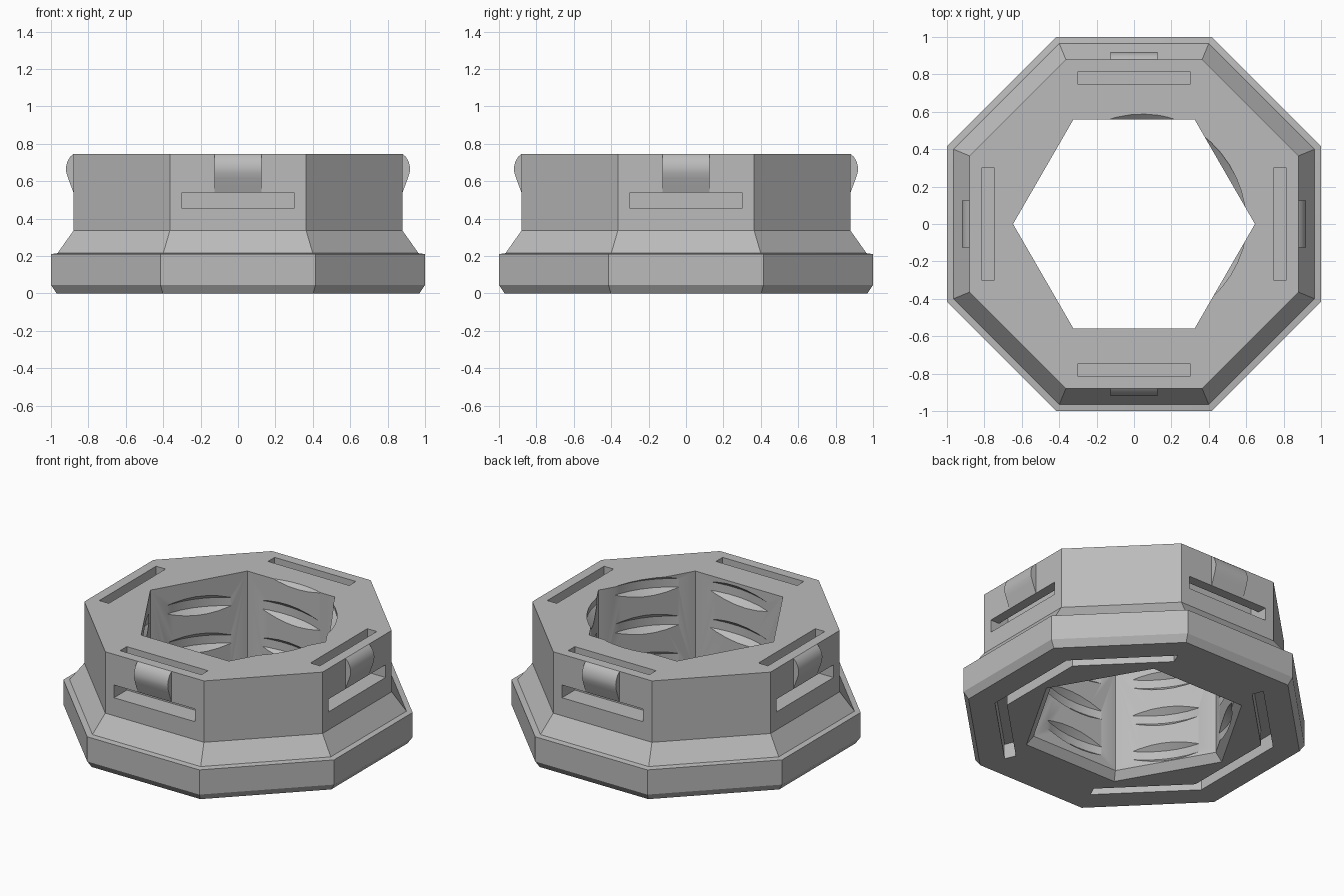
import bpy, bmesh
from math import cos, sin, pi, radians
from mathutils import Matrix, Vector

cube = bpy.data.objects.get("Cube")
if cube:
    bpy.data.objects.remove(cube, do_unlink=True)

grey = bpy.data.materials.new("plain_grey")
grey.use_nodes = True
COLOUR = (0.5, 0.5, 0.5, 1)
grey.diffuse_color = COLOUR
grey.node_tree.nodes["Principled BSDF"].inputs["Base Color"].default_value = COLOUR

TOP = 0.745
LEDGE = 0.455
PITCH = 0.25
SLOT_IN, SLOT_OUT = 0.745, 0.815


def loft(name, rings, turn=0):
    """Closed solid through a row of matching rings."""
    bm = bmesh.new()
    rows = [[bm.verts.new(p) for p in ring] for ring in rings]
    for a, b in zip(rows, rows[1:]):
        for i in range(len(a)):
            j = (i + 1) % len(a)
            bm.faces.new((a[i], a[j], b[j], b[i]))
    bm.faces.new(rows[0][::-1])
    bm.faces.new(rows[-1])
    bmesh.ops.rotate(bm, verts=bm.verts, matrix=Matrix.Rotation(turn, 3, "Z"))
    bmesh.ops.recalc_face_normals(bm, faces=bm.faces)
    mesh = bpy.data.meshes.new(name)
    bm.to_mesh(mesh)
    bm.free()
    mesh.materials.append(grey)
    obj = bpy.data.objects.new(name, mesh)
    bpy.context.collection.objects.link(obj)
    return obj


def polygon(sides, apothem, z, start):
    r = apothem / cos(pi / sides)
    return [Vector((r * cos(start + 2 * pi * i / sides),
                    r * sin(start + 2 * pi * i / sides), z)) for i in range(sides)]


def box(name, x0, x1, half_y, z0, z1, turn):
    corners = [(x0, -half_y), (x1, -half_y), (x1, half_y), (x0, half_y)]
    return loft(name, [[(x, y, z) for x, y in corners] for z in (z0, z1)], turn)


def select(obj):
    bpy.ops.object.select_all(action="DESELECT")
    obj.select_set(True)
    bpy.context.view_layer.objects.active = obj


def cut(target, cutter):
    mod = target.modifiers.new("cut", "BOOLEAN")
    mod.operation = "DIFFERENCE"
    mod.solver = "EXACT"
    mod.object = cutter
    cutter.hide_render = True
    select(target)
    bpy.ops.object.modifier_apply(modifier=mod.name)
    bpy.data.objects.remove(cutter, do_unlink=True)


# Octagonal body with a flared foot
outline = [(0.97, 0), (1, 0.045), (1, 0.21), (0.965, 0.215), (0.88, 0.335), (0.88, TOP)]
body = loft("octagonal_body", [polygon(8, a, z, pi / 8) for a, z in outline])

# Hexagonal bore, chamfered at the bottom
bore = [(0.64, -0.05), (0.56, 0.05), (0.56, 1)]
cut(body, loft("bore_cutter", [polygon(6, a, z, 0) for a, z in bore]))

# Helical thread groove that bites into the flats of the bore
groove = [(0.535, -0.085), (0.6, -0.028), (0.6, 0.028), (0.535, 0.085)]
steps = 48
rings = []
for i in range(-4 * steps, steps):
    angle = radians(32) + 2 * pi * i / steps
    z = TOP + PITCH * i / steps
    rings.append([(r * cos(angle), r * sin(angle), z + h) for r, h in groove])
cut(body, loft("thread_cutter", rings))

# Spring slots: one down from the top, one in from each side
for k in range(4):
    turn = k * pi / 2
    cut(body, box("top_slot", SLOT_IN, SLOT_OUT, 0.3, LEDGE, 1, turn))
    cut(body, box("side_slot", SLOT_IN, 1.1, 0.3, LEDGE, 0.54, turn))

# Bent slots under the foot, left and right
for turn in (0, pi):
    path = [radians(a) for a in (-67.5, -22.5, 22.5, 67.5)]
    rings = []
    for a in path:
        ring = []
        for apothem, z in ((SLOT_IN, -0.1), (SLOT_OUT, -0.1), (SLOT_OUT, 0.1), (SLOT_IN, 0.1)):
            r = apothem / cos(pi / 8)
            ring.append((r * cos(a), r * sin(a), z))
        rings.append(ring)
    cut(body, loft("bottom_slot", rings, turn))

select(body)
bpy.ops.object.shade_smooth_by_angle(angle=radians(25))

# Rounded snap nubs on the four spring walls
nub = [(0.86, TOP), (0.88, TOP), (0.898, 0.73), (0.912, 0.705), (0.92, 0.675),
       (0.918, 0.645), (0.908, 0.615), (0.88, 0.54), (0.86, 0.54)]
for k, side in enumerate(("left", "back", "right", "front")):
    obj = loft(side + "_snap_nub", [[(x, y, z) for x, z in nub] for y in (-0.125, 0.125)], k * pi / 2)
    select(obj)
    bpy.ops.object.shade_smooth_by_angle(angle=radians(35))
